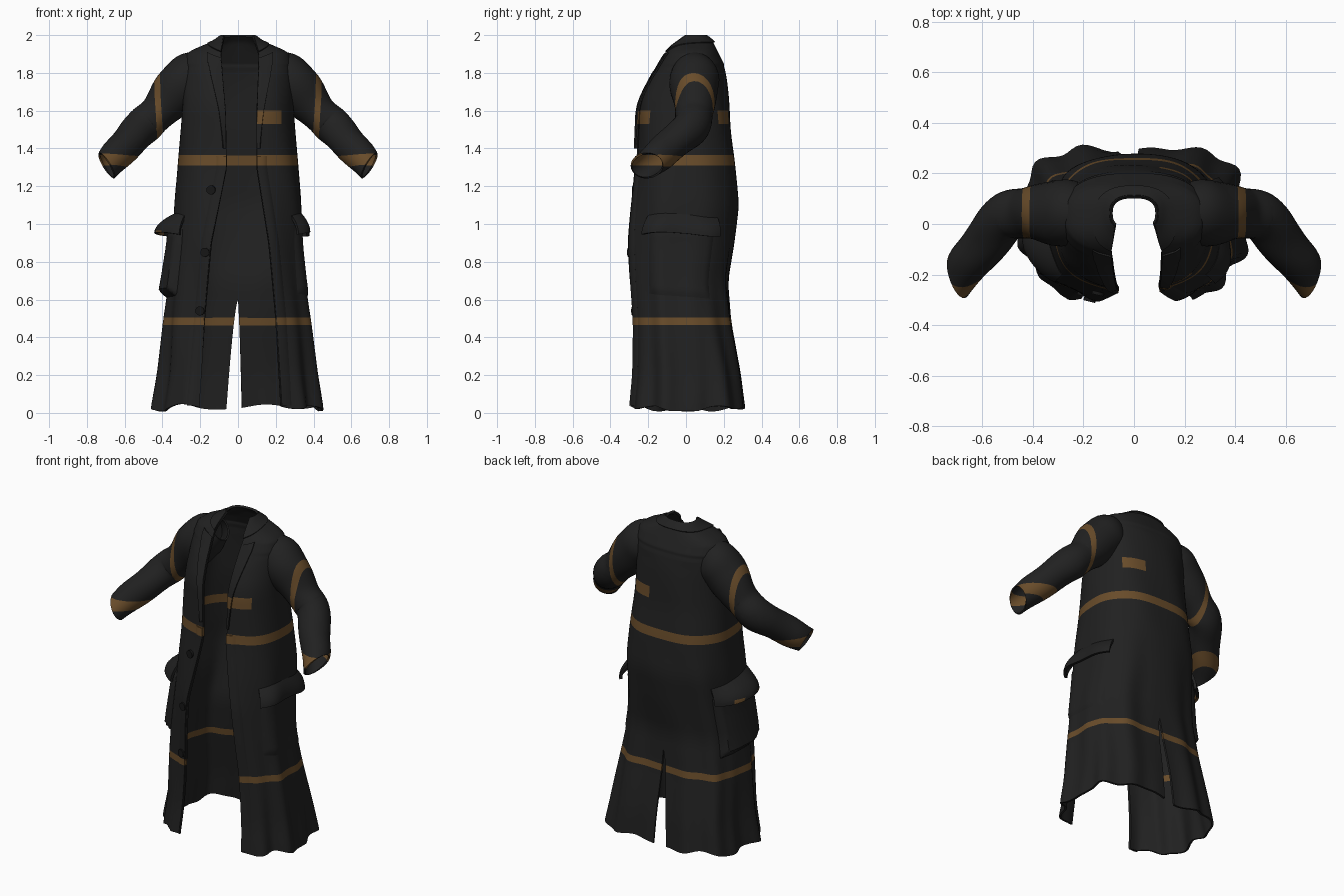
import bpy, bmesh
from math import sin, cos, asin, pi, exp
from mathutils import Vector

cube = bpy.data.objects.get("Cube")
if cube:
    bpy.data.objects.remove(cube)


def material(name, rgb):
    m = bpy.data.materials.new(name)
    m.use_nodes = True
    m.diffuse_color = (*rgb, 1)
    bsdf = m.node_tree.nodes["Principled BSDF"]
    bsdf.inputs["Base Color"].default_value = (*rgb, 1)
    bsdf.inputs["Roughness"].default_value = 0.9
    return m


CLOTH = material("charcoal cloth", (0.015, 0.015, 0.015))
BAND = material("brown band", (0.14, 0.072, 0.023))
BUTTON = material("black button", (0.008, 0.008, 0.008))

# Coat profile: height, half width, front y, back y
PROFILE = [(0.0, .445, -.32, .305), (.2, .415, -.3, .285), (.48, .39, -.295, .235),
           (.7, .36, -.305, .22), (.9, .34, -.31, .255), (1.1, .337, -.29, .28),
           (1.32, .318, -.265, .26), (1.5, .303, -.257, .235), (1.63, .293, -.252, .23),
           (1.75, .288, -.20, .22), (1.85, .287, -.145, .20), (1.9, .272, -.115, .175),
           (1.92, .245, -.1, .165), (1.94, .2, -.085, .155), (1.96, .15, -.065, .145),
           (1.975, .12, -.05, .135), (2.0, .092, -.025, .11)]
# Front opening: height, right edge, left edge
OPENING = [(0, -.21, .23), (.5, -.18, .2), (.9, -.14, .16), (1.3, -.06, .1),
           (1.6, -.065, .1), (1.9, -.09, .11), (2.0, -.075, .08)]


def lookup(table, z):
    z = min(max(z, table[0][0]), table[-1][0])
    for lo, hi in zip(table, table[1:]):
        if z <= hi[0]:
            t = (z - lo[0]) / (hi[0] - lo[0])
            return [a + (b - a) * t for a, b in zip(lo[1:], hi[1:])]


def section(z):
    d = .04 if z < 1.84 else 0
    rows = [lookup(PROFILE, z + k) for k in (-d, 0, d)]
    return [sum(c) / 3 for c in zip(*rows)]


def power(v):
    return abs(v) ** .8 * (1 if v > 0 else -1)


def surface(a, z, off=0):
    """Point on the coat at angle a (0 front, positive to its left)."""
    w, yf, yb = section(z)
    fold = max(0, 1 - z / 1.25)
    off += fold * (.013 * cos(9 * a + 2 * z) + .012 * cos(14 * a + 1) * fold)
    off += .05 * fold ** 1.5 * exp(-((abs(a) - 2.4) / .3) ** 2)
    off += .004 * sin(7 * z + 3 * a) * sin(4 * a) * (z < 1.8)
    return Vector((w * power(sin(a)) + off * sin(a),
                   (yf + yb) / 2 - (yb - yf) / 2 * power(cos(a)) - off * cos(a), z))


def angle(x, z):
    return asin(min(1, abs(x) / section(z)[0]) ** 1.25)


def edge(side, z):
    return lookup(OPENING, z)[side > 0]


def add_grid(bm, fn, nu, nv, flip):
    rows = [[bm.verts.new(fn(i / nu, j / nv)) for i in range(nu + 1)] for j in range(nv + 1)]
    for r0, r1 in zip(rows, rows[1:]):
        for i in range(nu):
            q = [r0[i], r0[i + 1], r1[i + 1], r1[i]]
            bm.faces.new(q[::-1] if flip else q)


def is_band(p):
    waist_or_hem = 1.31 < p.z < 1.365 or .465 < p.z < .505
    badge = 1.53 < p.z < 1.6 and .1 < p.x < .23
    sleeve_or_flap_rim = .405 < abs(p.x) < .435 and (p.z > 1.2 or .9 < p.z < .965)
    return waist_or_hem or badge or sleeve_or_flap_rim


def finish(bm, name, thickness):
    """Cut the band outlines, colour the bands, thicken and smooth."""
    bmesh.ops.remove_doubles(bm, verts=bm.verts, dist=.0004)
    cuts = [("z", v, 0, 3) for v in (.465, .505, .965, 1.31, 1.365, 1.53, 1.6)]
    cuts += [("x", v, 1.53, 1.6) for v in (.1, .23)]
    cuts += [("x", v, .9, 3) for v in (-.435, -.405, .405, .435)]
    for axis, v, low, high in cuts:
        d = Vector((axis == "x", 0, axis == "z"))
        faces = [f for f in bm.faces if low <= f.calc_center_median().z <= high]
        geom = set(faces) | {e for f in faces for e in f.edges} | {p for f in faces for p in f.verts}
        bmesh.ops.bisect_plane(bm, geom=list(geom), dist=1e-5, plane_co=d * v, plane_no=d)
    for f in bm.faces:
        f.material_index = int(is_band(f.calc_center_median()))
    me = bpy.data.meshes.new(name)
    bm.to_mesh(me)
    bm.free()
    ob = bpy.data.objects.new(name, me)
    bpy.context.collection.objects.link(ob)
    me.materials.append(CLOTH)
    me.materials.append(BAND)
    bpy.ops.object.select_all(action="DESELECT")
    ob.select_set(True)
    bpy.context.view_layer.objects.active = ob
    mod = ob.modifiers.new("cloth thickness", "SOLIDIFY")
    mod.thickness = thickness
    mod.offset = -1
    bpy.ops.object.modifier_apply(modifier=mod.name)
    bpy.ops.object.shade_smooth_by_angle(angle=.7)


# Coat body: two halves joined down the back above the vent
bm = bmesh.new()
for side in (-1, 1):
    def body(u, v):
        z = .025 + 1.975 * (v * 1.25 if v < .72 else .9 + (v - .72) / 2.8)
        gap = (.065 if side < 0 else .02) * max(0, (.6 - z) / .6) ** .7
        a0 = angle(edge(side, z), z)
        a = a0 + (pi - angle(gap, z) - a0) * u
        hem = max(0, 1 - z / .25) * (.015 * sin(7 * a * side) + .012 * sin(3 * a))
        return surface(side * a, max(.01, z + hem))
    add_grid(bm, body, 48, 90, side < 0)
finish(bm, "coat_body", .012)

# Sleeves: x, y, z, radius along the arm
ARM = [(.16, .05, 1.845, .065), (.245, .045, 1.79, .115), (.32, .045, 1.71, .117),
       (.42, .042, 1.595, .09), (.495, .035, 1.525, .088), (.565, -.045, 1.45, .082),
       (.64, -.135, 1.37, .075), (.695, -.205, 1.31, .067)]


def arm_at(t):
    last = len(ARM) - 1
    k = min(int(t * last), last - 1)
    f = t * last - k
    near = [ARM[min(max(k + d, 0), last)] for d in (-1, 0, 1, 2)]
    return [.5 * (2 * b + (c - a) * f + (2 * a - 5 * b + 4 * c - d) * f * f
                  + (3 * b - a - 3 * c + d) * f ** 3) for a, b, c, d in zip(*near)]


for side, label in ((-1, "right"), (1, "left")):
    # Sleeve tube whose cuff is cut on a slant, longest on the inner side
    def sleeve(u, v):
        c = arm_at(v)
        ahead, behind = arm_at(min(1, v + .03)), arm_at(max(0, v - .03))
        tangent = (Vector(ahead[:3]) - Vector(behind[:3])).normalized()
        across = tangent.cross(Vector((0, 0, 1))).normalized()
        up = across.cross(tangent)
        q = 2 * pi * u
        r = c[3] * (1 + .035 * sin(24 * v + 2 * cos(q)) * min(1, 3 * v))
        p = Vector(c[:3]) + (across * cos(q) + up * sin(q)) * r
        p += tangent * (.05 * cos(q) * max(0, v - .8) / .2)
        return Vector((p.x * side, p.y, p.z))
    bm = bmesh.new()
    add_grid(bm, sleeve, 32, 54, side < 0)
    finish(bm, label + "_sleeve", .01)

    # Lapel folded back along the front edge, with a notch at the top
    def lapel(u, v):
        z = 1.4 + .48 * v
        width = .012 + .065 * v ** 1.3
        x = abs(edge(side, z)) + width * u
        return surface(side * angle(x, z), z + .03 * u * v, .008 + .01 * u)
    bm = bmesh.new()
    add_grid(bm, lapel, 6, 20, side < 0)
    finish(bm, label + "_lapel", .008)

    # Collar half, drooping to a point at the front
    def collar(u, v):
        low = 1.965 - .05 * exp(-6 * u)
        z = low + (1.998 - low) * v
        a0 = angle(edge(side, z), z)
        return surface(side * (a0 + (pi - a0) * u), z, .003 + .008 * (1 - v))
    bm = bmesh.new()
    add_grid(bm, collar, 24, 6, side < 0)
    finish(bm, label + "_collar", .008)

    # Placket strip down the front edge
    def placket(u, v):
        z = .04 + 1.32 * v
        return surface(side * angle(abs(edge(side, z)) + .055 * u, z), z,
                       .008 * (1 - u ** 4))
    bm = bmesh.new()
    add_grid(bm, placket, 6, 50, side < 0)
    finish(bm, label + "_placket", .006)

    # Bulging patch pocket on the hip
    bulge = .012 if side > 0 else .047

    def pocket(u, v):
        rim = min(1, 9 * min(u, 1 - u, v, 1 - v))
        off = -.004 + rim * bulge * (1.15 - .4 * v)
        return surface(side * (.97 + 1.2 * u), .59 + .4 * v + .03 * (1 - v) * (1 - u), off)
    bm = bmesh.new()
    add_grid(bm, pocket, 24, 24, side < 0)
    finish(bm, label + "_pocket", .006)

    # Pocket flap flaring away from the hip, most at its middle on the right
    def flap(u, v):
        out = .03 + .07 * sin(pi * u) if side < 0 else .045 + .008 * sin(9 * u)
        return surface(side * (.93 + 1.23 * u), .945 + .1 * v + .012 * sin(5 * u),
                       out * (1 - v ** 2) + .002)
    bm = bmesh.new()
    add_grid(bm, flap, 20, 8, side < 0)
    finish(bm, label + "_pocket_flap", .016)

# Buttons on the right front
for i, (x, z) in enumerate(((-.14, 1.18), (-.17, .85), (-.2, .54))):
    p = surface(-angle(x, z), z, .01)
    bpy.ops.mesh.primitive_cylinder_add(vertices=20, radius=.024, depth=.014,
                                        location=p, rotation=(pi / 2, 0, -.25))
    ob = bpy.context.object
    ob.name = f"button_{i + 1}"
    ob.data.materials.append(BUTTON)
    bpy.ops.object.shade_smooth_by_angle(angle=.7)
